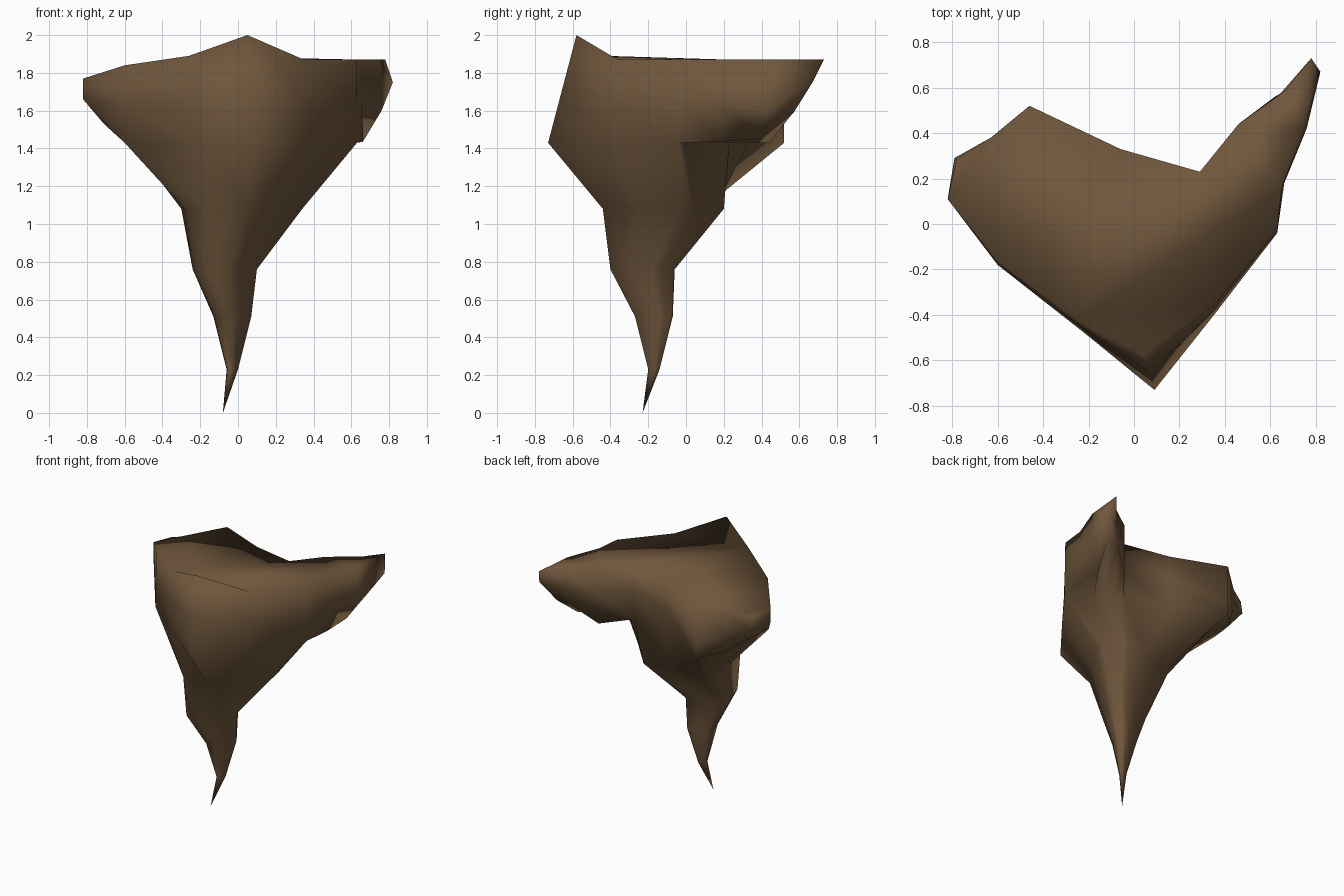
import bpy, bmesh
from mathutils import Vector

if "Cube" in bpy.data.objects:
    bpy.data.objects.remove(bpy.data.objects["Cube"])

rock = bpy.data.materials.new("brown_rock")
rock.diffuse_color = (0.16, 0.094, 0.045, 1)
rock.use_nodes = True
rock.node_tree.nodes["Principled BSDF"].inputs["Base Color"].default_value = rock.diffuse_color

# Sixteen columns run anticlockwise from the front corner.
rim = [(.05, -.58, 2.0), (.35, -.36, 1.87), (.63, -.03, 1.87), (.65, .16, 1.87),
       (.75, .42, 1.87), (.78, .73, 1.87), (.67, .59, 1.87), (.46, .44, 1.87),
       (.29, .23, 1.87), (-.06, .33, 1.85), (-.46, .52, 1.83), (-.63, .38, 1.765),
       (-.78, .285, 1.755), (-.82, .11, 1.77), (-.60, -.17, 1.84), (-.26, -.42, 1.89)]
ledge = [(.09, -.73, 1.43), (.36, -.39, 1.43), (.63, -.04, 1.43), (.66, .17, 1.435),
         (.67, .40, 1.45), (.73, .57, 1.59), (.62, .56, 1.58), (.46, .44, 1.43),
         (.29, .23, 1.43), (-.06, .33, 1.43), (-.46, .52, 1.43), (-.59, .38, 1.46),
         (-.68, .25, 1.52), (-.71, .08, 1.53), (-.60, -.18, 1.43), (-.23, -.47, 1.43)]
waist = [(.05, -.44), (.20, -.25), (.34, -.02), (.335, .04), (.31, .08), (.29, .12),
         (.27, .15), (.25, .18), (.23, .20), (.02, .15), (-.20, .09), (-.23, .07),
         (-.26, .05), (-.30, .02), (-.28, -.14), (-.18, -.43)]
# Bulges between rim and ledge where the wall is not straight
bulge = {4: (.76, .42, 1.60), 5: (.82, .67, 1.75), 10: (-.46, .52, 1.54),
         11: (-.63, .38, 1.60), 12: (-.79, .29, 1.66), 13: (-.82, .11, 1.66)}
# Facets of the top, given by column
top = [(15, 0, 1), (15, 1, 2), (15, 2, 3), (15, 3, 8), (3, 7, 8), (3, 4, 7), (4, 6, 7),
       (4, 5, 6), (15, 8, 9), (15, 9, 14), (9, 10, 14), (10, 13, 14), (10, 11, 13),
       (11, 12, 13)]

rim = [Vector(p) for p in rim]
ledge = [Vector(p) for p in ledge]
middle = [Vector(bulge[i]) if i in bulge else (rim[i] + ledge[i]) / 2 for i in range(16)]

# Where the overhanging arm and left lump join the body, below the ledge
root = [p.copy() for p in ledge]
for first, last in ((2, 8), (10, 14)):
    for i in range(first + 1, last):
        root[i] = ledge[first].lerp(ledge[last], (i - first) / (last - first))


def waist_ring(z, x0, x1, y0, y1):
    """The waist outline fitted into a box at height z."""
    return [Vector((x0 + (x + .30) / .64 * (x1 - x0),
                    y0 + (y + .44) / .64 * (y1 - y0), z)) for x, y in waist]


# Rock shell: rings lofted from the rim down to the pointed tip
rings = [rim, middle, ledge, root,
         waist_ring(1.08, -.30, .34, -.44, .20),
         waist_ring(.76, -.24, .10, -.40, -.06),
         waist_ring(.51, -.13, .07, -.27, -.07),
         waist_ring(.23, -.06, .00, -.20, -.14)]
bm = bmesh.new()
loops = [[bm.verts.new(p) for p in ring] for ring in rings]
for a, b in zip(loops, loops[1:]):
    for i in range(16):
        j = (i + 1) % 16
        bm.faces.new((a[i], b[i], b[j], a[j]))
tip = bm.verts.new((-.08, -.23, 0))
for i in range(16):
    bm.faces.new((loops[-1][i], tip, loops[-1][(i + 1) % 16]))

# Top surface, joined smoothly to the rim
for tri in top:
    bm.faces.new([loops[0][k] for k in tri])
bmesh.ops.remove_doubles(bm, verts=bm.verts[:], dist=0.0005)
bmesh.ops.recalc_face_normals(bm, faces=bm.faces[:])

mesh = bpy.data.meshes.new("floating_rock")
bm.to_mesh(mesh)
bm.free()
mesh.materials.append(rock)
for p in mesh.polygons:
    p.use_smooth = True
ob = bpy.data.objects.new("floating_rock", mesh)
bpy.context.collection.objects.link(ob)
